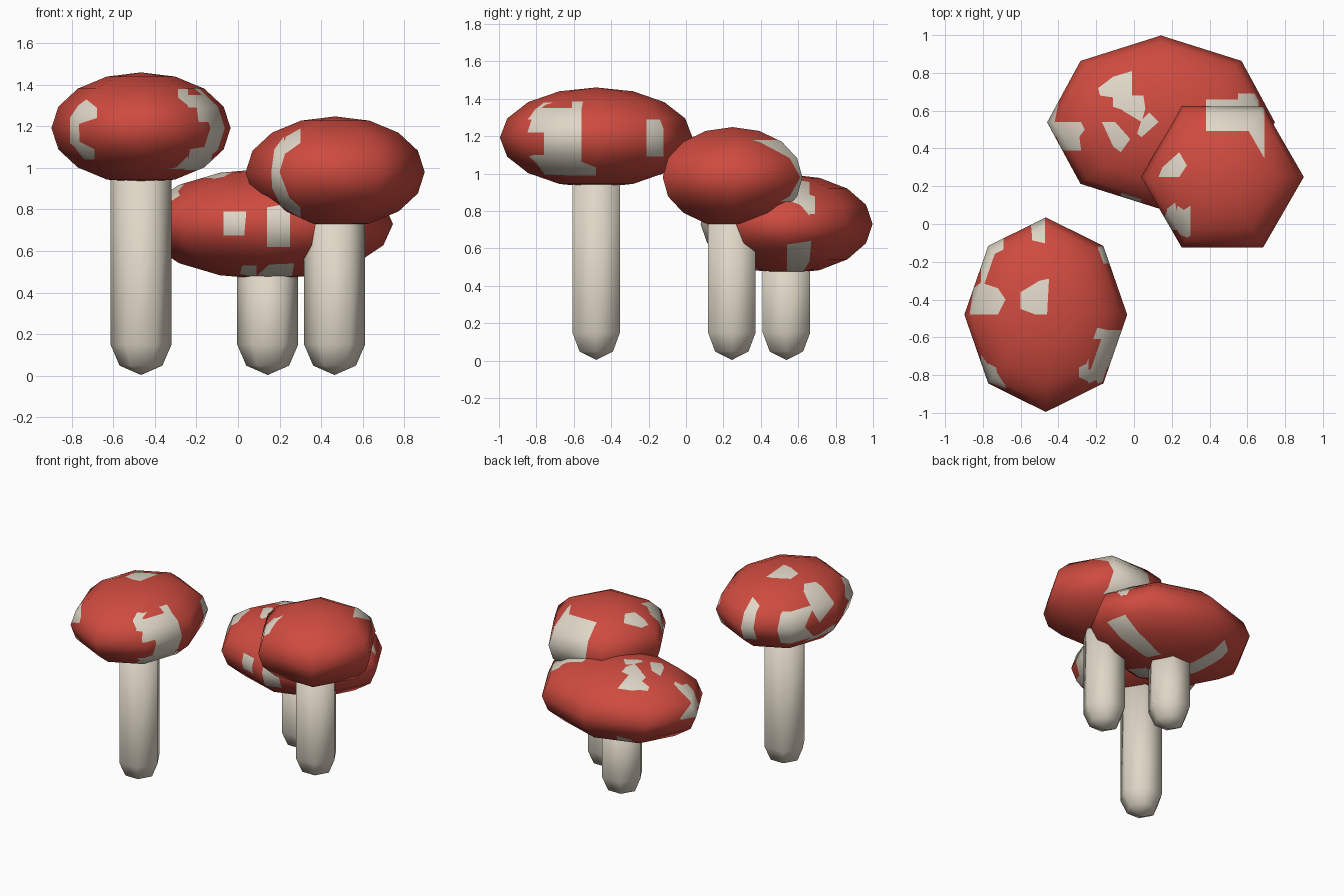
import bpy, bmesh, math
from mathutils import Vector

if "Cube" in bpy.data.objects:
    bpy.data.objects.remove(bpy.data.objects["Cube"])


def material(name, rgb):
    m = bpy.data.materials.new(name)
    m.diffuse_color = (*rgb, 1)
    m.use_nodes = True
    m.node_tree.nodes["Principled BSDF"].inputs["Base Color"].default_value = m.diffuse_color
    return m


RED = material("cap red", (0.62, 0.07, 0.05))
CREAM = material("cream", (0.74, 0.68, 0.57))

# view name: (depth axis, side, the two axes used by the spot outlines)
SIDES = {"front": (1, -1, (0, 2)), "back": (1, 1, (0, 2)),
         "right": (0, 1, (1, 2)), "left": (0, -1, (1, 2)),
         "top": (2, 1, (0, 1)), "bottom": (2, -1, (0, 1))}


def lathe(profile, sides, scale, centre):
    """Spin (radius, height) points into a ring mesh, then scale and place it."""
    bm = bmesh.new()
    rings = []
    for r, z in profile:
        rings.append([bm.verts.new((centre[0] + scale[0] * r * math.cos(math.tau * i / sides),
                                    centre[1] + scale[1] * r * math.sin(math.tau * i / sides),
                                    centre[2] + scale[2] * z)) for i in range(sides)])
    for low, high in zip(rings, rings[1:]):
        for i in range(sides):
            j = (i + 1) % sides
            bm.faces.new((low[i], low[j], high[j], high[i]))
    bmesh.ops.remove_doubles(bm, verts=bm.verts[:], dist=1e-5)
    bm.normal_update()
    return bm


def finish(bm, name, mats):
    mesh = bpy.data.meshes.new(name)
    bm.to_mesh(mesh)
    bm.free()
    for m in mats:
        mesh.materials.append(m)
    mesh.polygons.foreach_set("use_smooth", [True] * len(mesh.polygons))
    obj = bpy.data.objects.new(name, mesh)
    bpy.context.collection.objects.link(obj)
    return obj


def cut_spot(bm, side, outline):
    """Cut one convex outline into the faces on one side and colour the inside."""
    depth, sign, (u, v) = SIDES[side]
    bm.normal_update()
    faces = [f for f in bm.faces if f.normal[depth] * sign > 0.01]
    pts = [Vector(p) for p in outline]
    middle = sum(pts, Vector((0, 0))) / len(pts)
    for a, b in zip(pts, pts[1:] + pts[:1]):
        n = Vector((a.y - b.y, b.x - a.x)).normalized()
        if n.dot(middle - a) < 0:
            n = -n
        co, no = Vector((0, 0, 0)), Vector((0, 0, 0))
        co[u], co[v], no[u], no[v] = a.x, a.y, n.x, n.y
        geom = list({e for f in faces for e in (f, *f.edges, *f.verts)})
        if not geom:
            return
        out = bmesh.ops.bisect_plane(bm, geom=geom, dist=1e-5, plane_co=co, plane_no=no)
        faces = [f for f in out["geom"] if isinstance(f, bmesh.types.BMFace)
                 and (f.calc_center_median() - co).dot(no) > 0]
    for f in faces:
        f.material_index = 1


def make_cap(name, centre, radii, sides, spots):
    angles = [math.pi * (i / 8 - 0.5) for i in range(9)]
    bm = lathe([(max(math.cos(a), 0), math.sin(a)) for a in angles], sides, radii, centre)
    for side, outlines in spots:
        for outline in outlines:
            cut_spot(bm, side, outline)
    obj = finish(bm, name, (RED, CREAM))
    # rounded shading over the cut faces
    c = Vector(centre)
    normals = [Vector([d / r ** 2 for d, r in zip(p.co - c, radii)]).normalized()
               for p in obj.data.vertices]
    obj.data.normals_split_custom_set_from_vertices(normals)


def make_stem(name, x, y, top):
    r = 0.147
    profile = [(0, 0), (r * 0.7, 0.045), (r, 0.147), (r, top), (0, top)]
    finish(lathe(profile, 6, (1, 1, 1), (x, y, 0.003)), name, (CREAM,))


# stems
make_stem("tall_stem", -0.467, -0.48, 1.05)
make_stem("back_stem", 0.143, 0.537, 0.6)
make_stem("right_stem", 0.465, 0.245, 0.84)

# spots of the tall cap
tall_front = [
    [(-.81, 1.24), (-.77, 1.30), (-.76, 1.08), (-.81, 1.12)],
    [(-.77, 1.30), (-.73, 1.33), (-.68, 1.29), (-.68, 1.24), (-.77, 1.21)],
    [(-.77, 1.13), (-.69, 1.09), (-.69, 1.04), (-.74, 1.04), (-.78, 1.09)],
    [(-.29, 1.38), (-.24, 1.38), (-.24, 1.30), (-.29, 1.34)],
    [(-.24, 1.35), (-.17, 1.35), (-.15, 1.29), (-.24, 1.29)],
    [(-.20, 1.30), (-.12, 1.30), (-.12, 1.22), (-.19, 1.22)],
    [(-.23, 1.09), (-.17, 1.10), (-.12, 1.10), (-.13, 1.03), (-.17, .99), (-.25, .99)],
    [(-.30, 1.00), (-.24, 1.06), (-.24, .99)]]
tall_right = [
    [(-.76, 1.345), (-.56, 1.345), (-.56, .995), (-.76, .995)],
    [(-.61, 1.385), (-.55, 1.385), (-.56, 1.34), (-.61, 1.34)],
    [(-.21, 1.29), (-.14, 1.29), (-.12, 1.24), (-.12, 1.09), (-.21, 1.09)]]
tall_top = [
    [(-.85, -.34), (-.81, -.31), (-.72, -.34), (-.68, -.40), (-.72, -.48), (-.87, -.48)],
    [(-.60, -.36), (-.50, -.30), (-.45, -.29), (-.46, -.48), (-.52, -.48), (-.60, -.45)]]
tall_back = [
    [(-.54, 1.33), (-.47, 1.37), (-.47, 1.10), (-.55, 1.10)],
    [(-.81, 1.07), (-.81, 1.31), (-.69, 1.31), (-.69, 1.08)]]
tall_left = [[(-.30, 1.03), (-.33, 1.07), (-.48, 1.14), (-.50, 1.10), (-.40, 1.04)]]
make_cap("tall_cap", (-.467, -.48, 1.192), (.431, .515, .268), 8,
         [("front", tall_front), ("right", tall_right), ("top", tall_top),
          ("back", tall_back), ("left", tall_left)])

# spots of the back cap
back_top = [
    [(-.19, .72), (-.11, .78), (-.01, .81), (-.01, .75), (-.11, .67), (-.18, .68)],
    [(-.11, .68), (-.01, .76), (-.01, .68), (-.05, .60), (-.11, .62)],
    [(-.03, .68), (.05, .68), (.06, .61), (.04, .54), (-.06, .60)],
    [(.06, .61), (.13, .54), (.04, .46), (-.01, .50), (.04, .55)],
    [(-.17, .54), (-.10, .54), (-.02, .45), (-.07, .38), (-.11, .41)],
    [(-.47, .54), (-.28, .54), (-.26, .50), (-.29, .46), (-.43, .46)],
    [(-.42, .49), (-.29, .47), (-.28, .39), (-.38, .39)],
    [(-.47, .54), (-.43, .63), (-.40, .64), (-.42, .54)],
    [(.38, .54), (.38, .66), (.66, .66), (.66, .54)],
    [(.55, .69), (.64, .69), (.66, .65), (.55, .65)]]
back_front = [
    [(-.07, .79), (.04, .79), (.03, .675), (-.07, .675)],
    [(.14, .81), (.25, .83), (.25, .62), (.14, .62)],
    [(.02, .53), (.09, .53), (.09, .475), (.01, .49)],
    [(.09, .48), (.15, .535), (.27, .54), (.26, .48)]]
back_right = [[(.54, .62), (.67, .64), (.66, .53), (.63, .48), (.54, .48)]]
back_left = [[(.43, .72), (.53, .73), (.53, .65), (.43, .66)]]
back_bottom = [[(.05, .55), (.08, .64), (-.05, .88), (-.13, .82), (-.03, .56)]]
make_cap("back_cap", (.143, .538, .73), (.603, .46, .267), 8,
         [("top", back_top), ("front", back_front), ("right", back_right),
          ("left", back_left), ("bottom", back_bottom)])

# spots of the right cap
right_top = [[(.13, .25), (.15, .30), (.24, .38), (.28, .31), (.24, .25)]]
right_front = [
    [(.30, 1.19), (.23, 1.15), (.21, 1.09), (.23, 1.07), (.30, 1.12)],
    [(.22, 1.15), (.175, 1.09), (.16, .98), (.20, .98), (.23, 1.08)],
    [(.16, .98), (.165, .90), (.21, .81), (.25, .85), (.20, .98)],
    [(.21, .89), (.22, .81), (.30, .76), (.30, .81)]]
right_back = [[(.38, 1.18), (.69, 1.18), (.69, .85), (.38, .85)]]
make_cap("right_cap", (.468, .249, .98), (.431, .431, .268), 6,
         [("top", right_top), ("front", right_front), ("back", right_back)])
